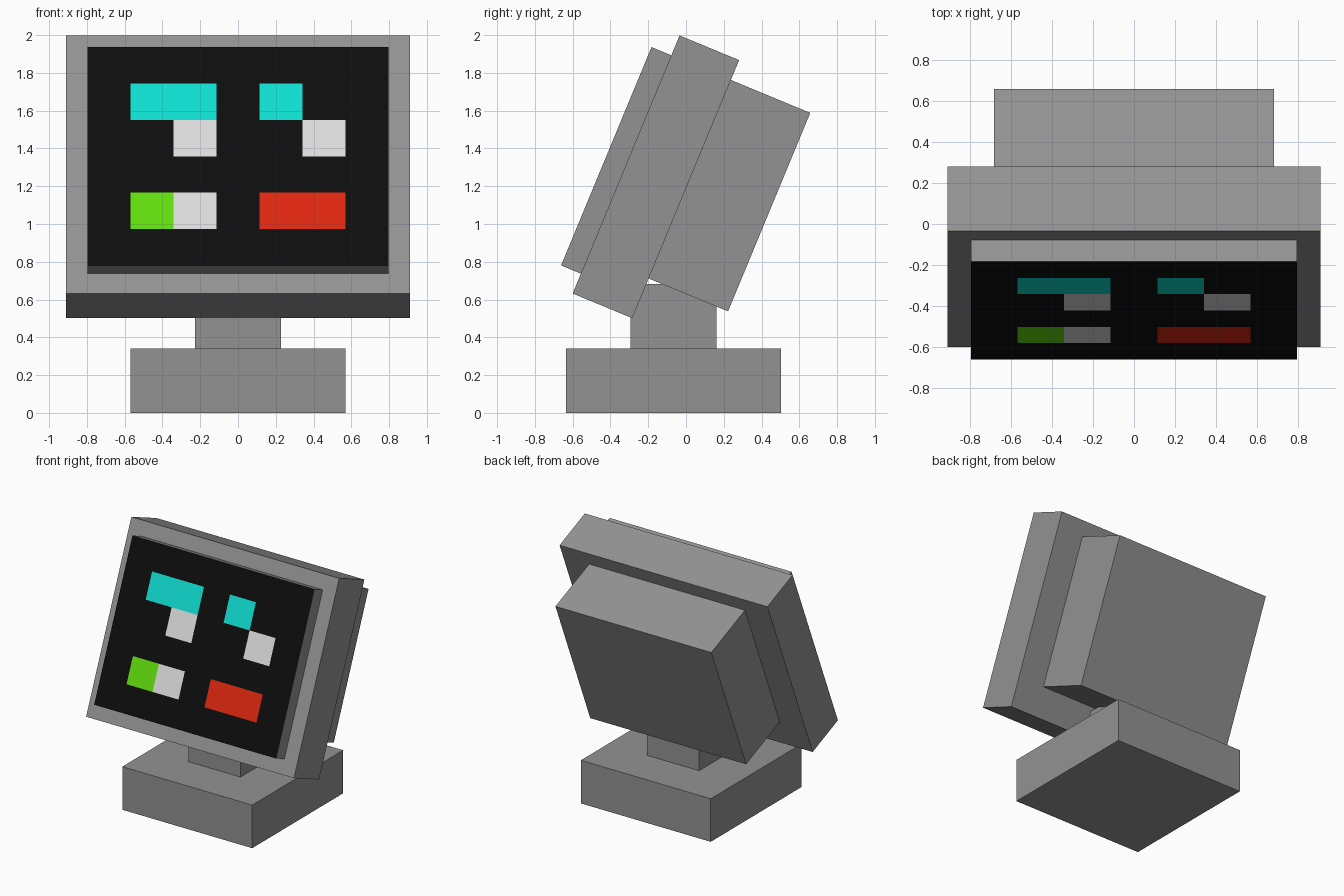
import bpy, bmesh, math
from mathutils import Matrix, Vector

if "Cube" in bpy.data.objects:
    bpy.data.objects.remove(bpy.data.objects["Cube"])

U = 0.11375                      # modelling unit
TILT = math.radians(-22.5)       # the head leans back


def material(name, rgb):
    m = bpy.data.materials.new(name)
    m.diffuse_color = (*rgb, 1.0)
    m.use_nodes = True
    m.node_tree.nodes["Principled BSDF"].inputs["Base Color"].default_value = m.diffuse_color
    return m


GREY = material("casing grey", (0.29, 0.29, 0.29))
SCREEN = [
    material("screen black", (0.004, 0.004, 0.004)),
    material("cyan", (0.005, 0.73, 0.64)),
    material("white", (0.72, 0.72, 0.72)),
    material("green", (0.12, 0.72, 0.004)),
    material("red", (0.73, 0.02, 0.005)),
]


def finish(name, bm, mats, matrix):
    bm.transform(matrix)
    mesh = bpy.data.meshes.new(name)
    bm.to_mesh(mesh)
    bm.free()
    for m in mats:
        mesh.materials.append(m)
    obj = bpy.data.objects.new(name, mesh)
    bpy.context.collection.objects.link(obj)
    return obj


def box(name, width, y0, y1, z0, z1, matrix=Matrix(), open_front=False):
    """Box centred on x, sizes in units."""
    bm = bmesh.new()
    bmesh.ops.create_cube(bm, size=1)
    if open_front:
        front = [f for f in bm.faces if f.normal.y < -0.5]
        bmesh.ops.delete(bm, geom=front, context='FACES_ONLY')
    bmesh.ops.scale(bm, verts=bm.verts, vec=Vector((width, y1 - y0, z1 - z0)) * U)
    bmesh.ops.translate(bm, verts=bm.verts, vec=Vector((0, (y0 + y1) / 2, (z0 + z1) / 2)) * U)
    return finish(name, bm, [GREY], matrix)


# Stand
box("base", 10, -5.58, 4.42, 0, 3)
box("neck", 4, -2.58, 1.42, 3, 6)

# Tilted head: local origin at the lower front edge of the frame
head = Matrix.Translation((0, -0.6, 0.632)) @ Matrix.Rotation(TILT, 4, 'X')
box("frame", 16, 0, 3, 0, 13, head)
box("rear_housing", 12, 3, 7, 2, 12, head)
box("screen_surround", 14, -1, 0, 1, 12, head, open_front=True)

# Screen: 7 x 6 grid of coloured cells, keyed by (column, row from bottom)
CELLS = {(1, 4): 1, (2, 4): 1, (4, 4): 1, (2, 3): 2, (5, 3): 2,
         (1, 1): 3, (2, 1): 2, (4, 1): 4, (5, 1): 4}
bm = bmesh.new()
grid = [[bm.verts.new(((2 * c - 7) * U, -U, (1 + r * 11 / 6) * U)) for c in range(8)]
        for r in range(7)]
for r in range(6):
    for c in range(7):
        face = bm.faces.new((grid[r][c], grid[r][c + 1], grid[r + 1][c + 1], grid[r + 1][c]))
        face.material_index = CELLS.get((c, r), 0)
finish("screen", bm, SCREEN, head)
